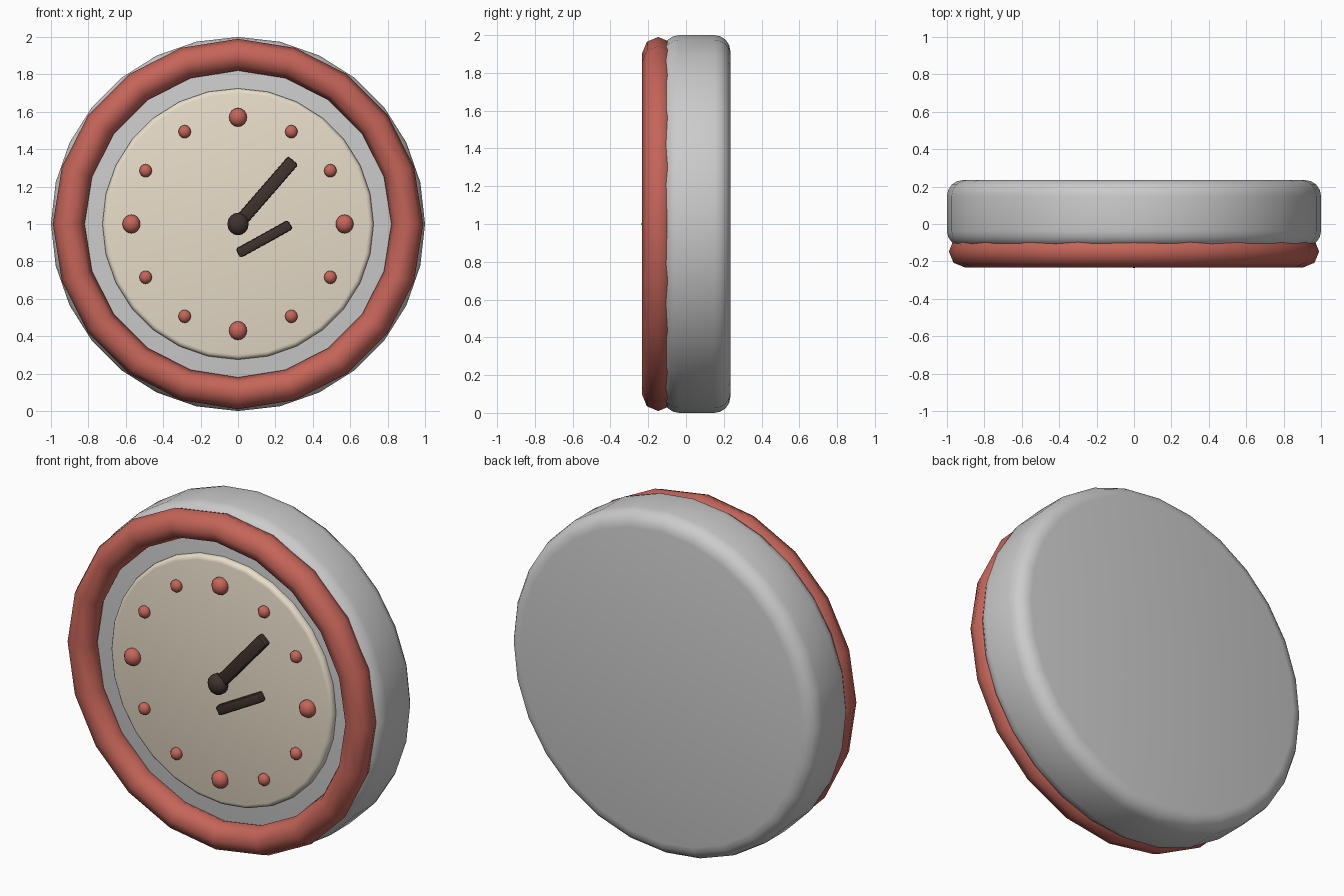
import bpy
from math import radians, sin, cos, pi

if "Cube" in bpy.data.objects:
    bpy.data.objects.remove(bpy.data.objects["Cube"])


def material(name, rgb):
    m = bpy.data.materials.new(name)
    m.diffuse_color = (*rgb, 1)
    m.use_nodes = True
    m.node_tree.nodes["Principled BSDF"].inputs["Base Color"].default_value = m.diffuse_color
    return m


red = material("red", (0.56, 0.13, 0.10))
cream = material("cream", (0.80, 0.72, 0.58))
brown = material("dark_brown", (0.05, 0.032, 0.026))


def finish(name, mat=None, bevel=0, segments=3, angle=35):
    ob = bpy.context.object
    ob.name = name
    if mat:
        ob.data.materials.append(mat)
    if bevel:
        mod = ob.modifiers.new("bevel", 'BEVEL')
        mod.width, mod.segments = bevel, segments
        bpy.ops.object.modifier_apply(modifier=mod.name)
    bpy.ops.object.shade_smooth_by_angle(angle=radians(angle))
    return ob


def disc(name, radius, front, back, bevel, segments, mat=None):
    bpy.ops.mesh.primitive_cylinder_add(
        vertices=28, radius=radius, depth=back - front,
        location=(0, (front + back) / 2, 1), rotation=(pi / 2, 0, 0))
    return finish(name, mat, bevel, segments)


def ball(name, radius, x, y, z, squash, mat):
    bpy.ops.mesh.primitive_uv_sphere_add(
        segments=10, ring_count=8, radius=radius, location=(x, y, z))
    ob = finish(name, mat, angle=60)
    ob.scale.y = squash
    return ob


def hand(name, x, z, length, width, angle):
    bpy.ops.mesh.primitive_cube_add(size=1)
    ob = bpy.context.object
    ob.scale = (length, 0.05, width)
    bpy.ops.object.transform_apply(scale=True)
    ob.location = (x, -0.175, z)
    ob.rotation_euler.y = -radians(angle)
    finish(name, brown, 0.012, 2)


# Case and dial
disc("case", 1.0, -0.122, 0.235, 0.085, 4)
disc("dial", 0.725, -0.158, -0.08, 0.025, 3, cream)

# Rim ring
bpy.ops.mesh.primitive_torus_add(
    major_segments=20, minor_segments=8, major_radius=0.905, minor_radius=0.085,
    location=(0, -0.147, 1), rotation=(pi / 2, 0, 0))
finish("rim", red, angle=60)

# Hour markers, larger at the quarters
for i in range(12):
    a = i * pi / 6
    r = 0.05 if i % 3 == 0 else 0.035
    ball(f"hour_marker_{i}", r, 0.57 * sin(a), -0.165, 1 + 0.57 * cos(a), 0.9, red)

# Hands and hub
a = radians(49)
hand("long_hand", 0.225 * cos(a), 1 + 0.225 * sin(a), 0.45, 0.07, 49)
hand("short_hand", 0.14, 0.92, 0.32, 0.055, 29)
ball("hub", 0.06, 0, -0.187, 1, 0.8, brown)
